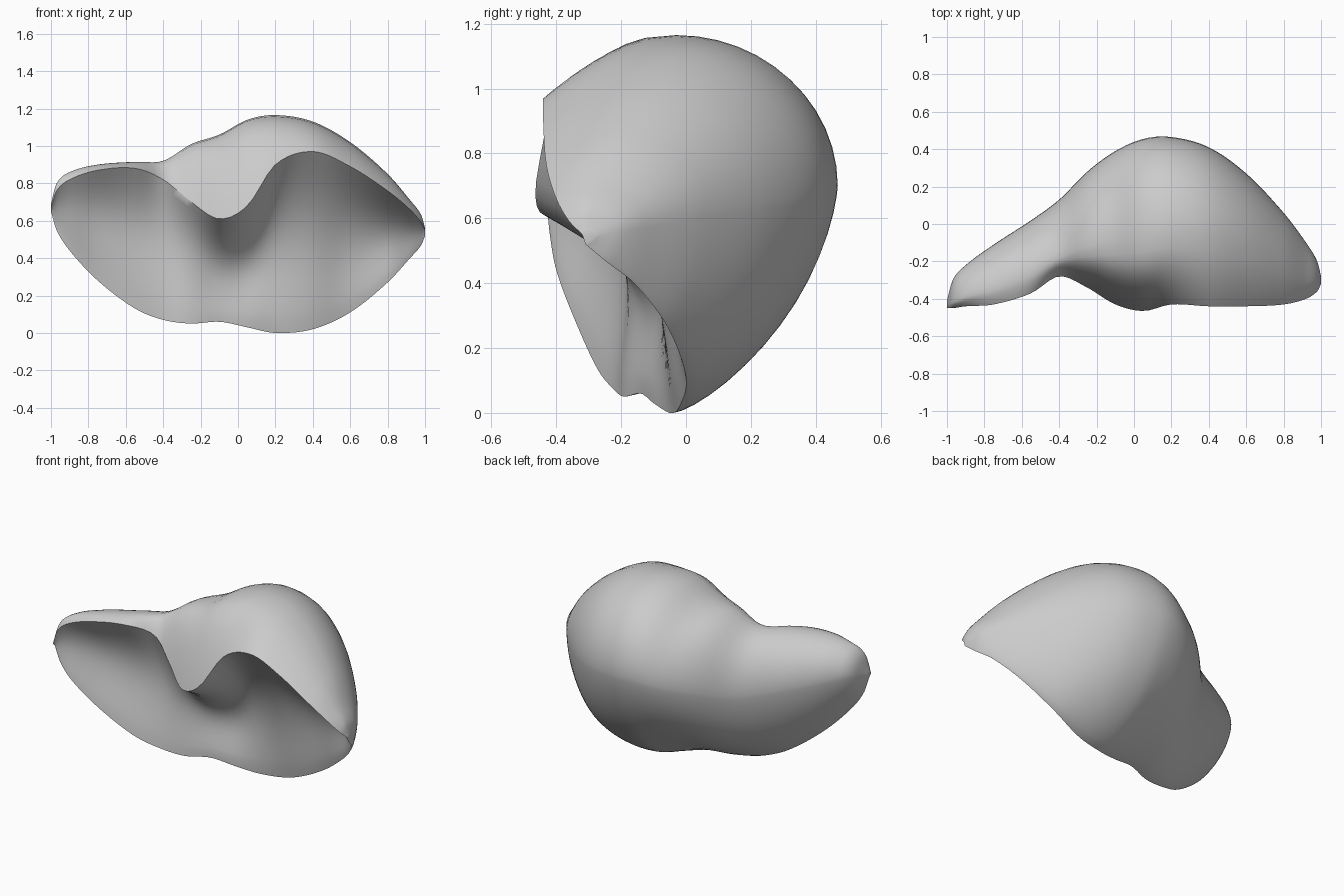
import bpy, bmesh, math

cube = bpy.data.objects.get("Cube")
if cube:
    bpy.data.objects.remove(cube, do_unlink=True)

# Profiles along the width: one value per station
stations = [-1, -.97, -.9, -.75, -.55, -.4, -.25, -.1, .05, .2, .4, .6, .8, .92, .98, 1]
profiles = {
    "top_z": [.69, .8, .86, .9, .915, .92, 1.01, 1.06, 1.14, 1.165, 1.13, 1.02, .85, .71, .63, .56],
    "top_y": [-.43, -.42, -.39, -.35, -.27, -.18, -.12, -.08, -.05, -.03, -.05, -.1, -.2, -.28, -.3, -.31],
    "bottom_z": [.65, .55, .44, .28, .13, .07, .05, .06, .03, 0, .02, .11, .27, .4, .47, .52],
    "bottom_y": [-.43, -.42, -.4, -.34, -.27, -.22, -.19, -.14, -.1, -.05, -.02, 0, -.06, -.16, -.25, -.31],
    "back_y": [-.41, -.3, -.22, -.11, .02, .13, .28, .39, .455, .465, .41, .27, .06, -.1, -.2, -.28],
    "rim_y": [-.45, -.45, -.44, -.43, -.37, -.28, -.34, -.43, -.465, -.43, -.44, -.44, -.43, -.4, -.36, -.32],
    "rim_z": [.67, .76, .82, .87, .88, .82, .7, .61, .68, .9, .97, .89, .76, .66, .59, .55],
    "hollow": [0, .02, .05, .1, .11, .07, .09, .16, .2, .15, .11, .14, .14, .07, .02, 0],
}


def slope(values, i):
    """Average tangent of a profile at a station."""
    a, b = max(i - 1, 0), min(i + 1, len(values) - 1)
    return (values[b] - values[a]) / (stations[b] - stations[a])


def sample(values, x):
    """Smooth cubic reading of a profile."""
    i = 0
    while i < len(stations) - 2 and x > stations[i + 1]:
        i += 1
    width = stations[i + 1] - stations[i]
    t = (x - stations[i]) / width
    ease = t * t * (3 - 2 * t)
    start = t * (1 - t) ** 2 * slope(values, i)
    end = t * t * (t - 1) * slope(values, i + 1)
    return values[i] + ease * (values[i + 1] - values[i]) + width * (start + end)


def mix(a, b, t):
    return a + (b - a) * t


def section(x):
    """Closed cross-section at one position along the width."""
    p = {name: sample(values, x) for name, values in profiles.items()}
    back_z = mix(p["bottom_z"], p["top_z"], .6)
    points = []
    # Rounded upper back
    for i in range(12):
        a = math.pi / 2 * i / 12
        points.append((mix(p["top_y"], p["back_y"], math.sin(a)),
                       mix(back_z, p["top_z"], math.cos(a))))
    # Flatter lower back
    for i in range(14):
        a = math.pi / 2 * i / 14
        power = mix(1, 1.4, math.sin(a) ** 2)
        points.append((mix(p["bottom_y"], p["back_y"], math.cos(a) ** power),
                       mix(back_z, p["bottom_z"], math.sin(a) ** 1.4)))
    # Hollow front, deepest under the upper rim
    for i in range(16):
        t = i / 16
        dent = p["hollow"] * math.sin(math.pi * t ** 1.25)
        points.append((mix(p["bottom_y"], p["rim_y"], t) + dent,
                       mix(p["bottom_z"], p["rim_z"], t)))
    # Crown rolling over to the rim, fuller where it hangs lower
    fullness = 1.6 + 3 * (p["top_z"] - p["rim_z"])
    for i in range(12):
        s = math.cos(math.pi / 2 * i / 12) ** .7
        points.append((mix(p["top_y"], p["rim_y"], s),
                       mix(p["top_z"], p["rim_z"], s ** fullness)))
    return points


# Loft the body, with denser rings toward both tips
bm = bmesh.new()
rings = []
count = 80
for k in range(count + 1):
    x = -math.cos(math.pi * k / count)
    rings.append([bm.verts.new((x, y, z)) for y, z in section(x)])
for first, second in zip(rings, rings[1:]):
    for j in range(len(first)):
        n = (j + 1) % len(first)
        bm.faces.new((first[j], first[n], second[n], second[j]))
bm.faces.new(rings[0])
bm.faces.new(rings[-1])
bmesh.ops.recalc_face_normals(bm, faces=bm.faces[:])
mesh = bpy.data.meshes.new("lobed_body")
bm.to_mesh(mesh)
bm.free()
body = bpy.data.objects.new("lobed_body", mesh)
bpy.context.collection.objects.link(body)

# Single plain grey
grey = bpy.data.materials.new("plain_grey")
grey.use_nodes = True
colour = (.6, .6, .6, 1)
grey.diffuse_color = colour
grey.node_tree.nodes["Principled BSDF"].inputs["Base Color"].default_value = colour
mesh.materials.append(grey)

bpy.context.view_layer.objects.active = body
body.select_set(True)
bpy.ops.object.shade_smooth_by_angle(angle=math.radians(50))
